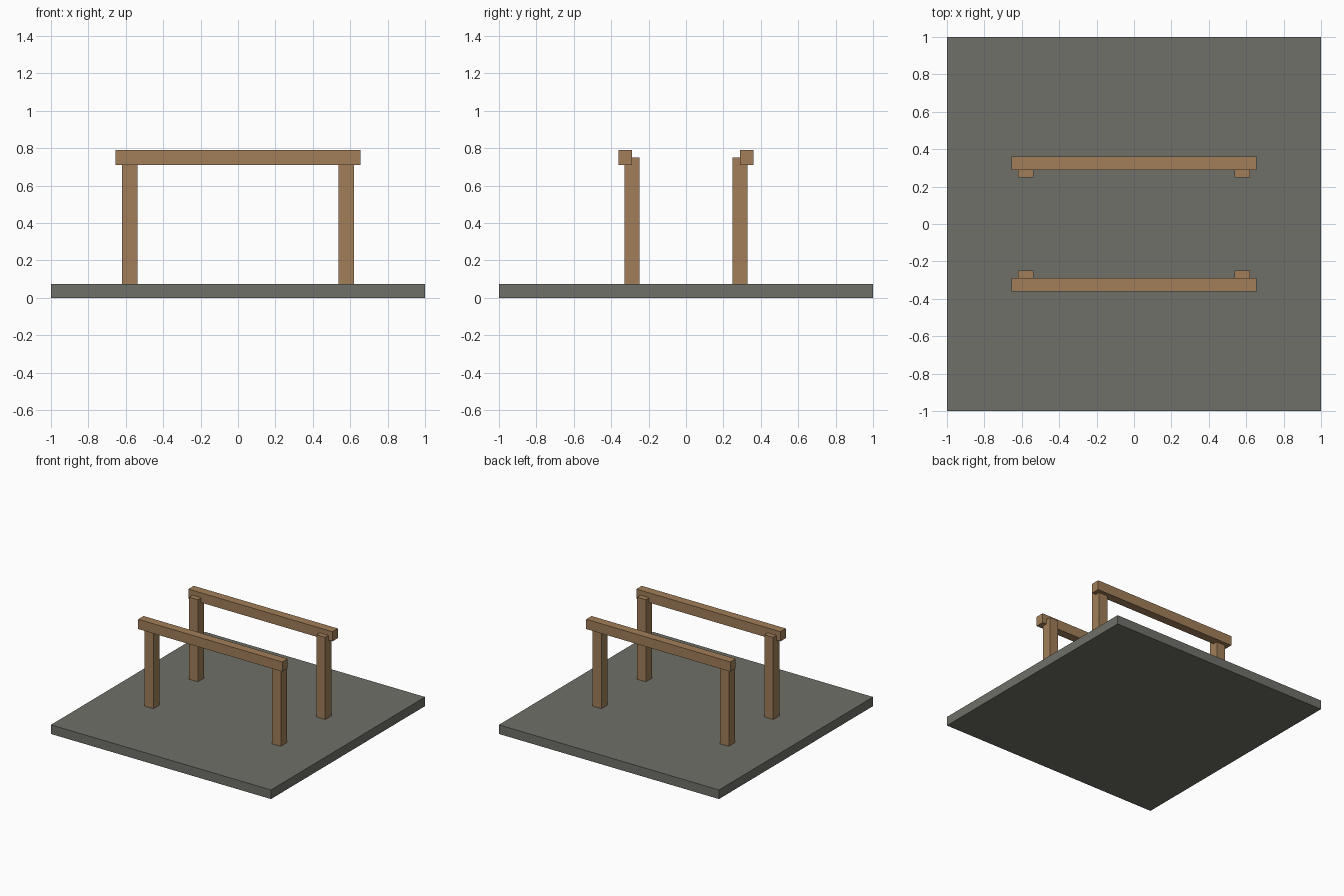
import bpy

if "Cube" in bpy.data.objects:
    bpy.data.objects.remove(bpy.data.objects["Cube"])


def material(name, color):
    m = bpy.data.materials.new(name)
    m.diffuse_color = (*color, 1)
    m.use_nodes = True
    m.node_tree.nodes["Principled BSDF"].inputs["Base Color"].default_value = m.diffuse_color
    return m


def box(name, lo, hi, mat):
    """Axis-aligned box between two corners."""
    bpy.ops.mesh.primitive_cube_add(size=1)
    ob = bpy.context.object
    ob.name = name
    ob.location = [(a + b) / 2 for a, b in zip(lo, hi)]
    ob.scale = [b - a for a, b in zip(lo, hi)]
    bpy.ops.object.transform_apply(location=True, rotation=False, scale=True)
    ob.data.materials.append(mat)
    return ob


stone = material("grey stone", (0.16, 0.16, 0.142))
wood = material("brown wood", (0.36, 0.21, 0.10))

# Square ground slab
box("base_slab", (-1, -1, 0), (1, 1, 0.075), stone)

# Two rails, each carried by two posts set on its inner side
for side, sy in (("front", -1), ("back", 1)):
    y0, y1 = sorted((sy * 0.29, sy * 0.36))
    box(side + "_rail", (-0.655, y0, 0.71), (0.655, y1, 0.79), wood)
    y0, y1 = sorted((sy * 0.248, sy * 0.329))
    for end, sx in (("left", -1), ("right", 1)):
        x0, x1 = sorted((sx * 0.538, sx * 0.619))
        box(f"{side}_{end}_post", (x0, y0, 0.07), (x1, y1, 0.75), wood)
